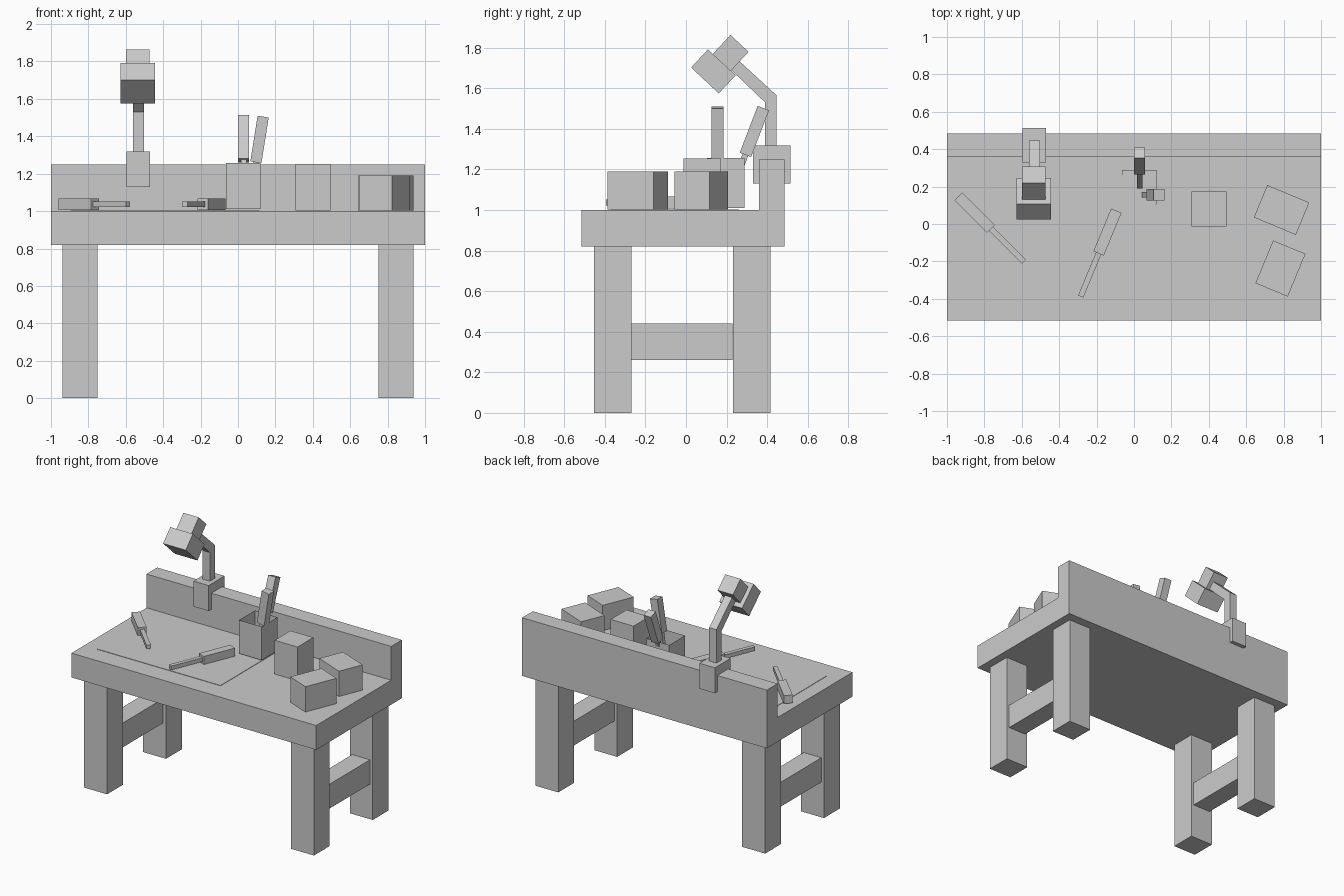
import bpy, bmesh
from math import radians
from mathutils import Matrix, Euler, Vector

cube = bpy.data.objects.get("Cube")
if cube:
    bpy.data.objects.remove(cube, do_unlink=True)

# One plain grey for everything
COLOUR = (0.6, 0.6, 0.6, 1)
grey = bpy.data.materials.new("plain grey")
grey.use_nodes = True
grey.diffuse_color = COLOUR
grey.node_tree.nodes["Principled BSDF"].inputs["Base Color"].default_value = COLOUR


def add_object(name, bm, place=None):
    bmesh.ops.recalc_face_normals(bm, faces=bm.faces)
    mesh = bpy.data.meshes.new(name)
    bm.to_mesh(mesh)
    bm.free()
    mesh.materials.append(grey)
    obj = bpy.data.objects.new(name, mesh)
    bpy.context.collection.objects.link(obj)
    if place:
        obj.matrix_world = place
    return obj


def placed(loc, rot=(0, 0, 0)):
    turn = Euler([radians(a) for a in rot]).to_matrix().to_4x4()
    return Matrix.Translation(loc) @ turn


def cuboid(bm, centre, size):
    bmesh.ops.create_cube(bm, size=1, matrix=Matrix.Translation(centre) @ Matrix.Diagonal((*size, 1)))


def box(name, centre, size, rot=(0, 0, 0)):
    bm = bmesh.new()
    cuboid(bm, (0, 0, 0), size)
    return add_object(name, bm, placed(centre, rot))


def side_profile(name, points, x0, x1):
    """Extrude a side outline of (y, z) points from x0 to x1."""
    bm = bmesh.new()
    face = bm.faces.new([bm.verts.new((x0, y, z)) for y, z in points])
    new = bmesh.ops.extrude_face_region(bm, geom=[face])["geom"]
    bmesh.ops.translate(bm, vec=(x1 - x0, 0, 0),
                        verts=[v for v in new if isinstance(v, bmesh.types.BMVert)])
    return add_object(name, bm)


def tool(name, loc, rot):
    """A thick handle with a thin shaft below it."""
    bm = bmesh.new()
    cuboid(bm, (0, 0, 0), (0.06, 0.06, 0.247))
    cuboid(bm, (0, 0, -0.248), (0.03, 0.03, 0.25))
    return add_object(name, bm, placed(loc, rot))


# Bench top with its raised back board
side_profile("bench_top", [(-0.515, 0.82), (0.485, 0.82), (0.485, 1.25),
                           (0.36, 1.25), (0.36, 1.0), (-0.515, 1.0)], -1, 1)

# Legs and side stretchers
for side, sx in (("right", -1), ("left", 1)):
    for end, y in (("front", -0.362), ("back", 0.325)):
        box(f"{end}_{side}_leg", (sx * 0.845, y, 0.41), (0.187, 0.185, 0.82))
    box(f"{side}_stretcher", (sx * 0.845, -0.02, 0.35), (0.145, 0.5, 0.18))

# Thin work mat
box("work_mat", (-0.39, -0.053, 1.0015), (1.01, 0.63, 0.003))

# Lamp: clamp, bent arm and tilted head
box("lamp_clamp", (-0.533, 0.422, 1.224), (0.125, 0.185, 0.188))
side_profile("lamp_arm", [(0.39, 1.3), (0.447, 1.3), (0.447, 1.565), (0.24, 1.755),
                          (0.2, 1.712), (0.39, 1.53)], -0.562, -0.503)
TILT = (-43, 0, 0)
head = Vector((-0.537, 0.135, 1.683))
axis = Euler([radians(a) for a in TILT]).to_matrix() @ Vector((0, 0, 1))
box("lamp_shade", head, (0.185, 0.187, 0.122), TILT)
box("lamp_cap", head + axis * 0.124, (0.125, 0.122, 0.13), TILT)

# Open thin-walled tool holder
bm = bmesh.new()
cuboid(bm, (0, 0, 0), (0.185, 0.185, 0.247))
bm.normal_update()
bmesh.ops.delete(bm, geom=[f for f in bm.faces if f.normal.z > 0.9], context="FACES_ONLY")
add_object("tool_holder", bm, placed((0.028, 0.197, 1.134)))

# Hand tools, two in the holder and two on the bench
tool("holder_tool_back", (0.03, 0.337, 1.387), (-21, 0, 0))
tool("holder_tool_side", (0.115, 0.156, 1.383), (0, 9, 0))
tool("bench_tool_right", (-0.852, 0.061, 1.037), (-90, 0, 45))
tool("bench_tool_middle", (-0.142, -0.043, 1.037), (-90, 0, -22.5))

# Loose blocks
box("tall_block", (0.402, 0.08, 1.128), (0.187, 0.185, 0.25))
box("back_block", (0.789, 0.075, 1.097), (0.243, 0.187, 0.187), (0, 0, -22.5))
box("front_block", (0.783, -0.238, 1.097), (0.187, 0.247, 0.187), (0, 0, -22.5))
